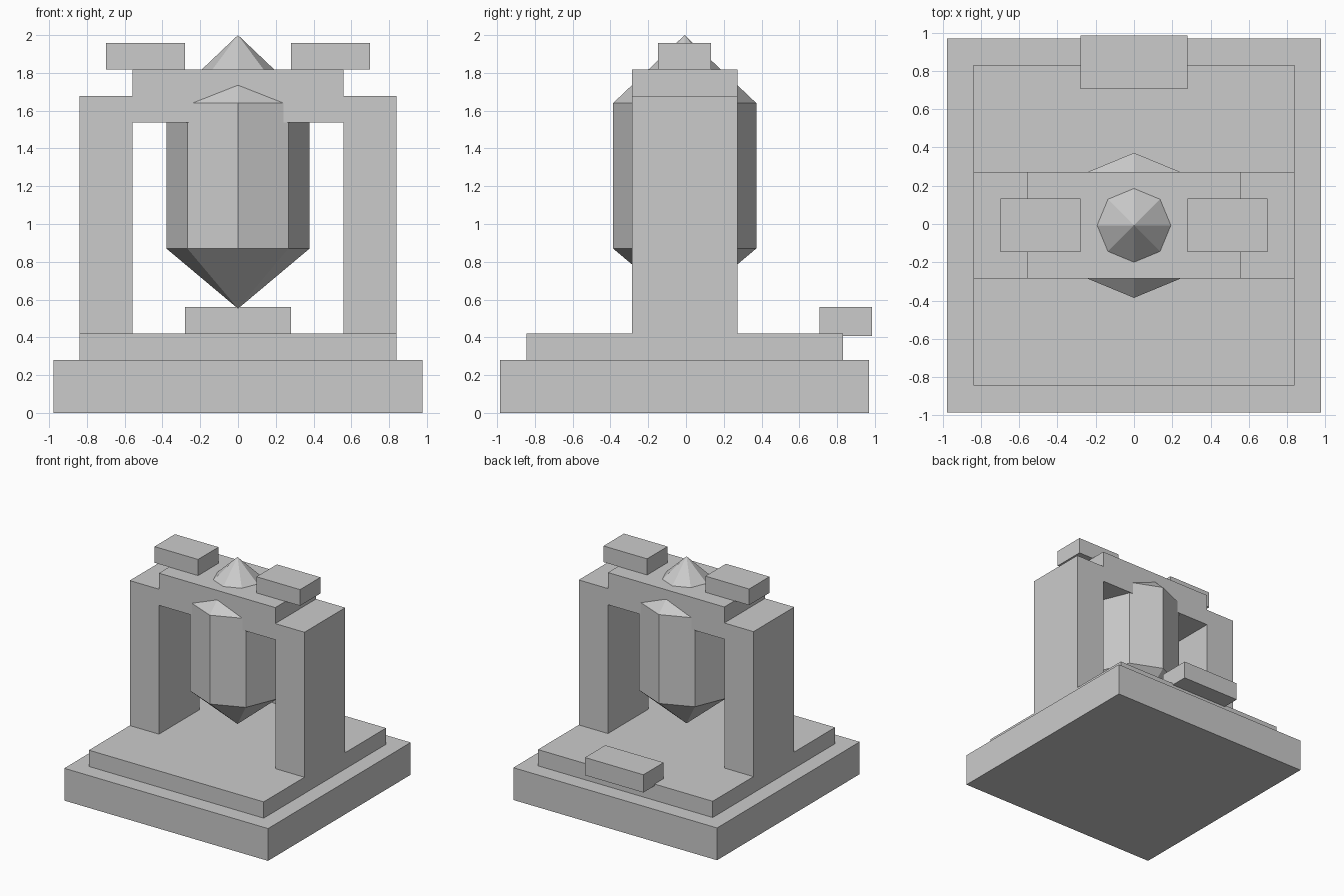
import bpy, bmesh
from math import cos, sin, pi

if "Cube" in bpy.data.objects:
    bpy.data.objects.remove(bpy.data.objects["Cube"])

CY = -0.007  # the rear step pushes the main body slightly forward


def make(name, bm):
    bmesh.ops.recalc_face_normals(bm, faces=bm.faces[:])
    mesh = bpy.data.meshes.new(name)
    bm.to_mesh(mesh)
    bm.free()
    obj = bpy.data.objects.new(name, mesh)
    bpy.context.collection.objects.link(obj)
    return obj


def box(name, x, y, z):
    """Box from (min, max) ranges along each axis."""
    bm = bmesh.new()
    bmesh.ops.create_cube(bm, size=1)
    for v in bm.verts:
        v.co = [r[0] if c < 0 else r[1] for c, r in zip(v.co, (x, y, z))]
    return make(name, bm)


def around(half):
    return (CY - half, CY + half)


# Stepped base
box("base_slab", (-0.977, 0.977), around(0.977), (0, 0.28))
box("upper_step", (-0.838, 0.838), around(0.838), (0.28, 0.421))

# Block hanging over the rear edge of the step
box("rear_block", (-0.28, 0.28), (0.706, 0.984), (0.406, 0.56))

# Gate: mirrored pillars and cap blocks, joined by a raised lintel
for side, s in (("left", -1), ("right", 1)):
    box(side + "_pillar", sorted((s * 0.558, s * 0.838)), around(0.279), (0.421, 1.678))
    box(side + "_cap_block", sorted((s * 0.28, s * 0.698)), around(0.14), (1.817, 1.957))
box("lintel", (-0.558, 0.558), around(0.279), (1.538, 1.817))

# Eight-sided crystal, pointed at both ends
bm = bmesh.new()
N, R = 8, 0.379
low, high = [[bm.verts.new((R * cos(2 * pi * i / N), CY + R * sin(2 * pi * i / N), z))
              for i in range(N)] for z in (0.87, 1.64)]
bottom = bm.verts.new((0, CY, 0.552))
top = bm.verts.new((0, CY, 2.0))
for i in range(N):
    j = (i + 1) % N
    bm.faces.new((low[i], low[j], high[j], high[i]))
    bm.faces.new((low[j], low[i], bottom))
    bm.faces.new((high[i], high[j], top))
make("crystal", bm)
